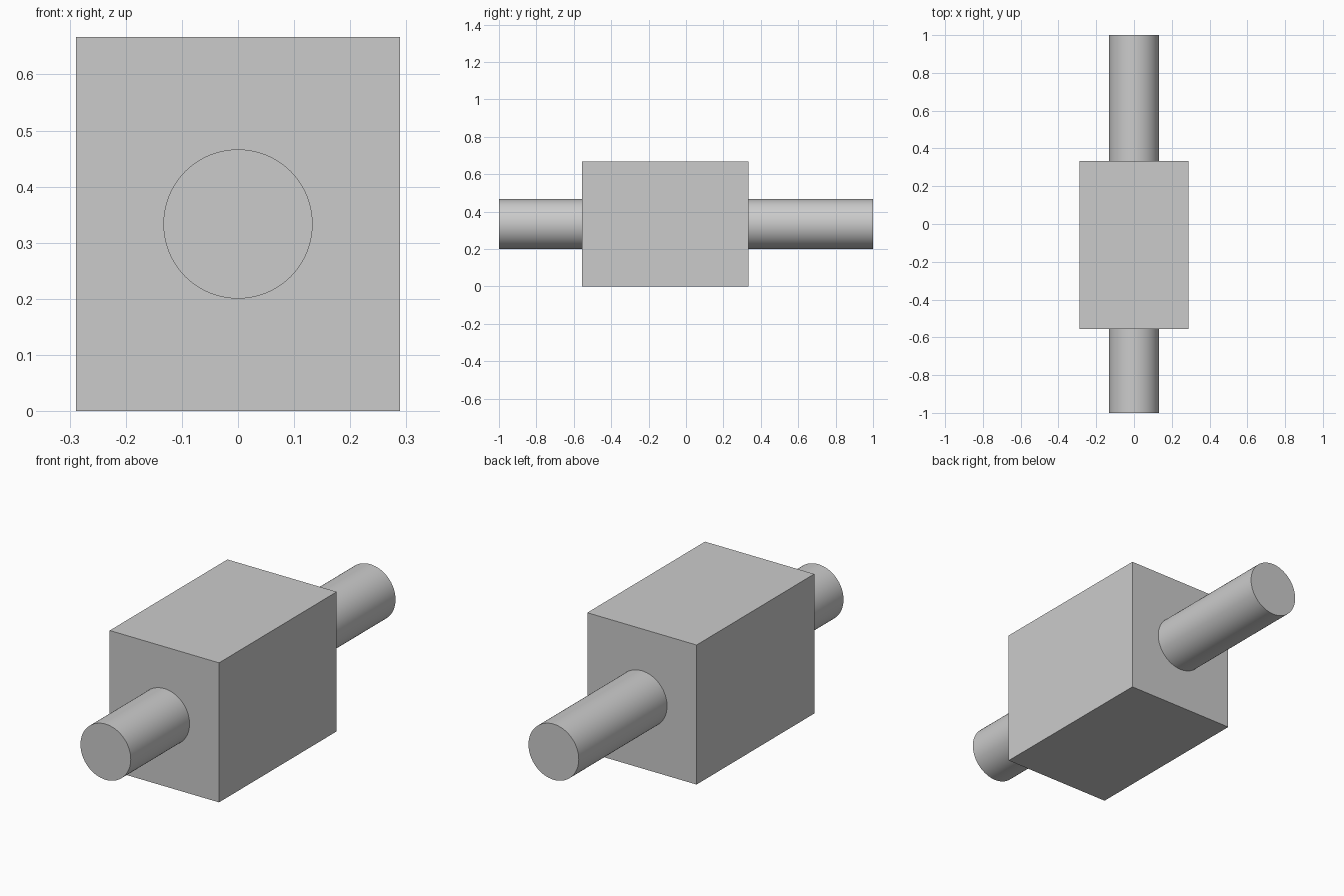
import bpy
import math

cube = bpy.data.objects.get("Cube")
if cube:
    bpy.data.objects.remove(cube, do_unlink=True)

# Single plain grey
grey = bpy.data.materials.new("light_grey")
grey.use_nodes = True
colour = (0.6, 0.6, 0.6, 1.0)
grey.diffuse_color = colour
grey.node_tree.nodes["Principled BSDF"].inputs["Base Color"].default_value = colour

FRONT, BACK = -0.556, 0.333      # block ends along y
HEIGHT, WIDTH = 0.667, 0.578
RADIUS = 0.133


def finish(name):
    obj = bpy.context.object
    obj.name = name
    obj.data.materials.append(grey)
    bpy.ops.object.transform_apply(location=False, rotation=True, scale=True)
    return obj


# Block body
bpy.ops.mesh.primitive_cube_add(size=1, location=(0, (FRONT + BACK) / 2, HEIGHT / 2))
bpy.context.object.scale = (WIDTH, BACK - FRONT, HEIGHT)
finish("block_body")


# Round shafts, one from each end face
def shaft(name, start, end):
    bpy.ops.mesh.primitive_cylinder_add(
        vertices=96, radius=RADIUS, depth=end - start,
        location=(0, (start + end) / 2, HEIGHT / 2),
        rotation=(math.pi / 2, 0, 0))
    finish(name)
    bpy.ops.object.shade_smooth_by_angle(angle=math.radians(30))


shaft("front_shaft", -1, FRONT)
shaft("back_shaft", BACK, 1)
